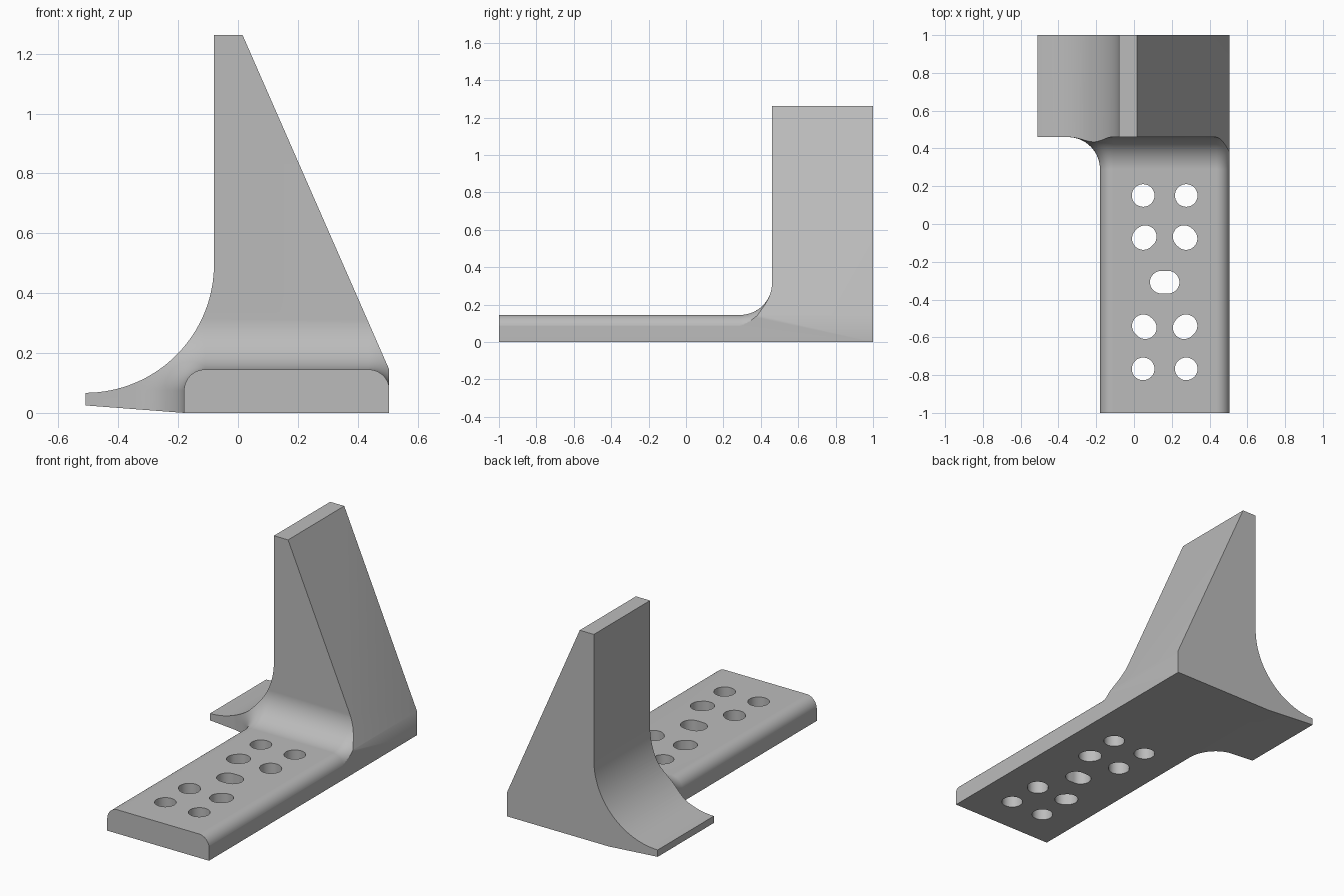
import bpy
import bmesh
from math import cos, sin, pi, sqrt, atan2

if "Cube" in bpy.data.objects:
    bpy.data.objects.remove(bpy.data.objects["Cube"])

LEFT, RIGHT, TOP = -0.18, 0.505, 0.145     # plate section
ROUND, FILLET = 0.07, 0.17                 # edge rounding, blend radius
WALL_Y = 0.46                              # front of the upright wedge


def arc(cx, cz, r, start, end, n=16):
    return [(cx + r * cos(start + (end - start) * i / n),
             cz + r * sin(start + (end - start) * i / n)) for i in range(n + 1)]


def loft(bm, rings):
    """Skin a closed solid through rings of 3D points."""
    loops = [[bm.verts.new(p) for p in ring] for ring in rings]
    for a, b in zip(loops, loops[1:]):
        for i in range(len(a)):
            j = (i + 1) % len(a)
            bm.faces.new((a[i], a[j], b[j], b[i]))
    bm.faces.new(loops[0][::-1])
    bm.faces.new(loops[-1])


def make_object(name, solids):
    bm = bmesh.new()
    for rings in solids:
        loft(bm, rings)
    bmesh.ops.recalc_face_normals(bm, faces=bm.faces)
    mesh = bpy.data.meshes.new(name)
    bm.to_mesh(mesh)
    bm.free()
    obj = bpy.data.objects.new(name, mesh)
    bpy.context.collection.objects.link(obj)
    return obj


def cut(target, cutter, operation):
    mod = target.modifiers.new(operation, 'BOOLEAN')
    mod.operation = operation
    mod.solver = 'EXACT'
    mod.object = cutter
    bpy.context.view_layer.objects.active = target
    bpy.ops.object.modifier_apply(modifier=mod.name)
    bpy.data.objects.remove(cutter)


# Wedge profile with its curved toe, run along the whole length
profile = [(RIGHT, 0), (RIGHT, TOP), (0.015, 1.263), (-0.08, 1.263)]
profile += arc(-0.51, 0.497, 0.43, 0, -pi / 2, 32)
profile += [(-0.51, 0.025), (LEFT, 0)]
bracket = make_object("bracket", [[[(x, y, z) for x, z in profile] for y in (-1.1, 1)]])


# Envelope: rounded plate section that flares out into the wedge
def section(y, grow):
    r, side = ROUND + grow, RIGHT + 0.001
    pts = [(LEFT - grow, -0.1)]
    pts += arc(LEFT + ROUND, TOP - ROUND, r, pi, pi / 2)
    pts += arc(side - ROUND, TOP - ROUND, r, pi / 2, 0)
    pts += [(side + grow, -0.1)]
    return [(x, y, z) for x, z in pts]


rings = [section(-1, 0)]
for i in range(17):
    a = pi / 2 * i / 16
    rings.append(section(WALL_Y - FILLET + FILLET * sin(a), FILLET * (1 - cos(a))))
rings += [section(WALL_Y, 2), section(1.1, 2)]
cut(bracket, make_object("envelope", [rings]), 'INTERSECT')


# Screw holes: round ones at the ends, short slots towards the middle
def slot(x, y, dx=0.0, dy=0.0, r=0.06):
    a = atan2(dy, dx)
    pts = [(x + dx + px, y + dy + py) for px, py in arc(0, 0, r, a - pi / 2, a + pi / 2)]
    pts += [(x - dx + px, y - dy + py) for px, py in arc(0, 0, r, a + pi / 2, a + 1.5 * pi)]
    if dx == dy == 0:
        pts = arc(x, y, r, 0, 2 * pi, 32)[:-1]
    return [[(px, py, z) for px, py in pts] for z in (-0.1, 0.3)]


MID_X, MID_Y = 0.1625, -0.308
holes = [slot(MID_X, MID_Y, 0.018)]
for sx in (-1, 1):
    for sy in (-1, 1):
        holes.append(slot(MID_X + sx * 0.114, MID_Y + sy * 0.459))
        holes.append(slot(MID_X + sx * 0.108, MID_Y + sy * 0.236, 0.005, -sx * sy * 0.005))
cut(bracket, make_object("hole_cutter", holes), 'DIFFERENCE')

# Single grey finish
grey = bpy.data.materials.new("plain grey")
grey.use_nodes = True
colour = (0.5, 0.5, 0.5, 1)
grey.diffuse_color = colour
grey.node_tree.nodes["Principled BSDF"].inputs["Base Color"].default_value = colour
bracket.data.materials.clear()
bracket.data.materials.append(grey)
for face in bracket.data.polygons:
    face.material_index = 0

bpy.ops.object.select_all(action='DESELECT')
bracket.select_set(True)
bpy.context.view_layer.objects.active = bracket
bpy.ops.object.shade_smooth_by_angle(angle=pi / 6)
weighted = bracket.modifiers.new("even_shading", 'WEIGHTED_NORMAL')
weighted.keep_sharp = True
